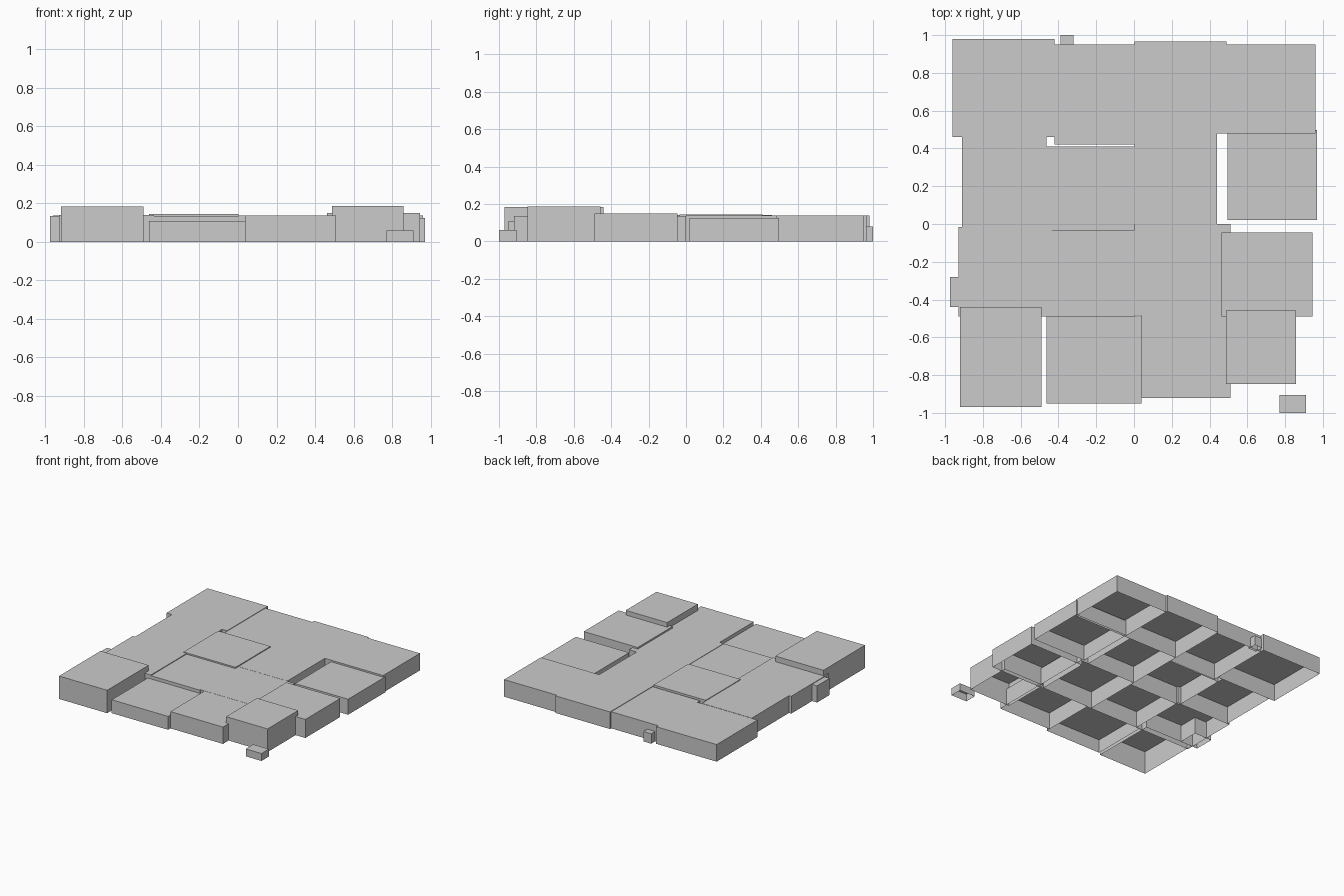
import bpy, bmesh

if "Cube" in bpy.data.objects:
    bpy.data.objects.remove(bpy.data.objects["Cube"])

# Open-bottomed block: four walls and a lid
def block(name, x0, x1, y0, y1, h):
    bm = bmesh.new()
    bmesh.ops.create_cube(bm, size=1)
    for v in bm.verts:
        v.co = (x1 if v.co.x > 0 else x0,
                y1 if v.co.y > 0 else y0,
                h if v.co.z > 0 else 0)
    bm.normal_update()
    base = [f for f in bm.faces if f.normal.z < -0.5]
    bmesh.ops.delete(bm, geom=base, context='FACES_ONLY')
    mesh = bpy.data.meshes.new(name)
    bm.to_mesh(mesh)
    bm.free()
    bpy.context.collection.objects.link(bpy.data.objects.new(name, mesh))

# Four columns of blocks, each listed back to front
columns = {
    "left": [(-.96, -.42, .46, .98, .138), (-.91, -.463, -.02, .46, .14),
             (-.93, -.435, -.49, -.015, .14), (-.92, -.49, -.97, -.44, .185)],
    "mid_left": [(-.42, .003, .42, .95, .134), (-.463, .003, -.035, .41, .145),
                 (-.435, .003, -.49, -.035, .134), (-.463, .04, -.95, -.49, .108)],
    "mid_right": [(.003, .49, .48, .965, .138), (.003, .44, 0, .48, .138),
                  (.003, .51, -.485, 0, .137), (.04, .51, -.92, -.485, .136)],
    "right": [(.49, .96, .48, .95, .138), (.495, .97, .02, .497, .125),
              (.463, .945, -.49, -.045, .15), (.488, .858, -.848, -.457, .187)],
}
for col, cells in columns.items():
    for i, c in enumerate(cells):
        block(f"{col}_block_{i + 1}", *c)

# Small blocks around the rim
block("small_front_block", .77, .91, -1, -.905, .06)
block("small_back_block", -.39, -.32, .93, 1, .08)
block("small_left_block", -.975, -.82, -.44, -.28, .135)
